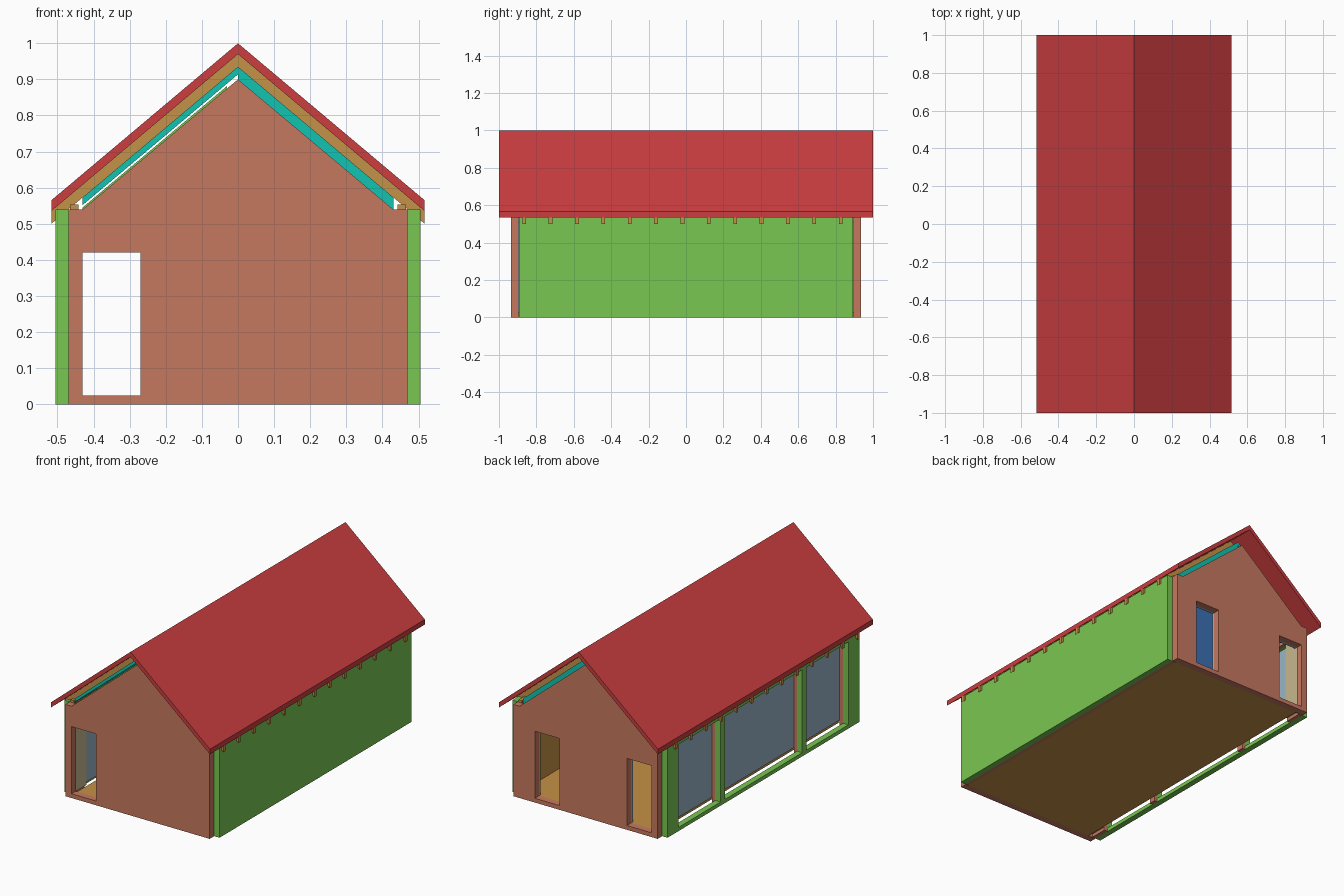
import bpy
import bmesh
from mathutils import Vector

cube = bpy.data.objects.get("Cube")
if cube:
    bpy.data.objects.remove(cube, do_unlink=True)


def material(name, r, g, b):
    lin = [((c / 255 + 0.055) / 1.055) ** 2.4 for c in (r, g, b)] + [1.0]
    m = bpy.data.materials.new(name)
    m.use_nodes = True
    m.diffuse_color = lin
    bsdf = next(n for n in m.node_tree.nodes if n.type == "BSDF_PRINCIPLED")
    bsdf.inputs["Base Color"].default_value = lin
    bsdf.inputs["Roughness"].default_value = 0.8
    return m


red = material("roof red", 204, 62, 64)
green = material("cladding green", 121, 199, 81)
clay = material("clay brown", 198, 121, 95)
wood = material("timber orange", 197, 146, 71)
teal = material("insulation teal", 18, 196, 178)
pale = material("pale blue glass", 152, 181, 199)
blue = material("ceiling blue", 72, 132, 208)
beige = material("lining beige", 200, 184, 142)

SLOPE = 0.841
WALL_TOP = 0.54


def prism(name, profile, y0, y1, mat):
    """Extrude an (x, z) profile along y."""
    bm = bmesh.new()
    face = bm.faces.new([bm.verts.new((x, y0, z)) for x, z in profile])
    ext = bmesh.ops.extrude_face_region(bm, geom=[face])
    moved = [v for v in ext["geom"] if isinstance(v, bmesh.types.BMVert)]
    bmesh.ops.translate(bm, verts=moved, vec=Vector((0, y1 - y0, 0)))
    bmesh.ops.recalc_face_normals(bm, faces=bm.faces)
    me = bpy.data.meshes.new(name)
    bm.to_mesh(me)
    bm.free()
    me.materials.append(mat)
    ob = bpy.data.objects.new(name, me)
    bpy.context.scene.collection.objects.link(ob)
    return ob


def box(name, x, y, z, mat):
    return prism(name, [(x[0], z[0]), (x[1], z[0]), (x[1], z[1]), (x[0], z[1])],
                 y[0], y[1], mat)


def slab(name, side, top, bottom, x0, x1, y, mat):
    """Sloping layer given by its ridge heights; ends are cut upright."""
    pts = [(x0, top), (x1, top), (x1, bottom), (x0, bottom)]
    return prism(name, [(side * px, h - SLOPE * px) for px, h in pts], y[0], y[1], mat)


def cut(ob, cutters):
    """Cut openings and apply the result."""
    for c in cutters:
        mod = ob.modifiers.new("opening", "BOOLEAN")
        mod.object = c
        mod.solver = "EXACT"
    deps = bpy.context.evaluated_depsgraph_get()
    me = bpy.data.meshes.new_from_object(ob.evaluated_get(deps))
    ob.modifiers.clear()
    ob.data = me
    for c in cutters:
        bpy.data.objects.remove(c, do_unlink=True)


# Gable walls with doorways, brick outside and a thin lining inside
gable = [(-0.47, 0), (0.47, 0), (0.47, WALL_TOP), (0.43, WALL_TOP),
         (0, 0.9), (-0.43, WALL_TOP), (-0.47, WALL_TOP)]
lining = [(-0.43, 0.025), (0.43, 0.025), (0.43, 0.51), (0, 0.87), (-0.43, 0.51)]
doors = {"front": [(-0.43, -0.27)], "back": [(-0.43, -0.27), (0.17, 0.33)]}
for label, s in (("front", -1), ("back", 1)):
    for part, prof, d0, d1, mat in (("gable_wall", gable, 0.895, 0.935, clay),
                                    ("gable_lining", lining, 0.88, 0.895, pale)):
        wall = prism(f"{label}_{part}", prof, *sorted((s * d0, s * d1)), mat)
        cut(wall, [box("door_cutter", (a - (0.01 if part == "gable_lining" and a < 0 else 0), b),
                       sorted((s * 0.8, s * 1.0)),
                       (0.025 if part == "gable_wall" else 0.0, 0.42), mat)
                   for a, b in doors[label]])

# Floor
box("floor", (-0.42, 0.45), (-0.895, 0.895), (0, 0.025), wood)

# Solid left wall in layers
L = (-0.893, 0.893)
box("left_wall_cladding", (0.47, 0.505), L, (0, WALL_TOP), green)
box("left_wall_core", (0.45, 0.47), L, (0, WALL_TOP), clay)
box("left_wall_lining", (0.438, 0.45), L, (0.025, 0.53), wood)

# Open right wall: frame with three bays, posts and panes
frame = box("right_wall_frame", (-0.505, -0.47), L, (0, WALL_TOP), green)
bays = [(-0.79, -0.40), (-0.36, 0.36), (0.40, 0.79)]
cut(frame, [box("bay_cutter", (-0.6, -0.4), b, (0.022, 0.51), green) for b in bays])
for i, (a, b) in enumerate(bays):
    box(f"window_pane_{i + 1}", (-0.448, -0.438), (a - 0.01, b + 0.01), (0.035, 0.465), pale)
for i, y in enumerate((-0.38, 0.38)):
    box(f"inner_post_{i + 1}", (-0.47, -0.45), (y - 0.02, y + 0.02), (0, WALL_TOP), clay)
for label, s in (("front", -1), ("back", 1)):
    y = sorted((s * 0.79, s * 0.893))
    box(f"{label}_pier_core", (-0.47, -0.447), y, (0, WALL_TOP), clay)
    box(f"{label}_pier_lining", (-0.447, -0.435), y, (0.02, 0.53), beige)
box("right_inner_header", (-0.47, -0.45), L, (0.51, WALL_TOP), clay)

# Roof layers on each slope
for label, s in (("left", 1), ("right", -1)):
    slab(f"{label}_roof_covering", s, 1.0, 0.97, 0, 0.517, (-1, 1), red)
    for i in range(13):
        y = -0.865 + i * 0.141
        slab(f"{label}_rafter_{i + 1}", s, 0.97, 0.935, 0, 0.517, (y - 0.01, y + 0.01), wood)
    slab(f"{label}_insulation", s, 0.935, 0.9 if s > 0 else 0.914, 0, 0.43, (-0.9, 0.9), teal)
    slab(f"{label}_ceiling", s, 0.888, 0.873, 0, 0.43, (-0.88, 0.88), blue)
    box(f"{label}_wall_plate", sorted((s * 0.442, s * 0.465)), L, (WALL_TOP, 0.553), wood)
slab("right_ceiling_batten", -1, 0.907, 0.9, 0.03, 0.43, (-0.89, 0.89), green)
